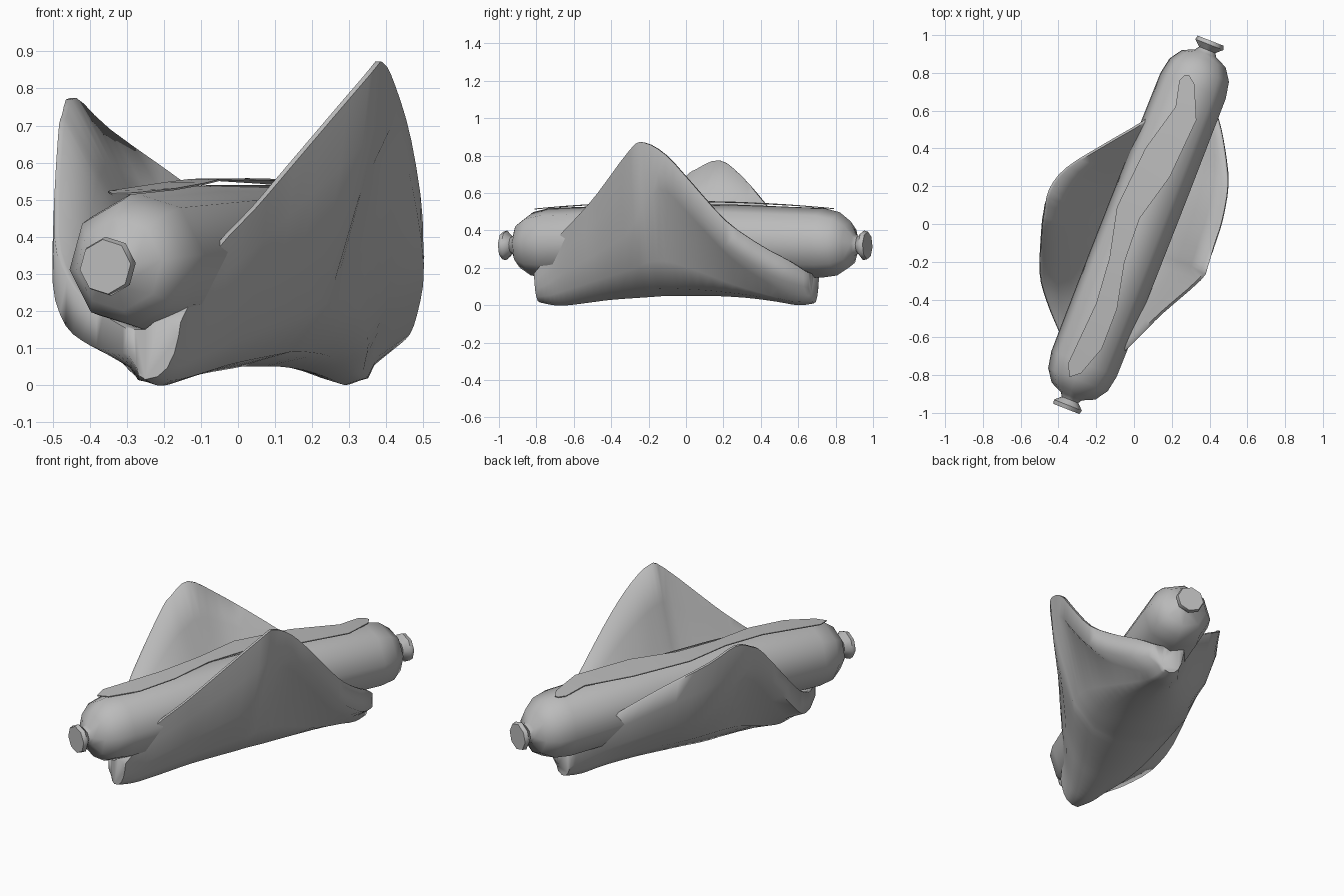
import bpy, bmesh, math
from mathutils import Vector

cube = bpy.data.objects.get("Cube")
if cube:
    bpy.data.objects.remove(cube, do_unlink=True)

grey = bpy.data.materials.new("plain grey")
grey.use_nodes = True
grey.diffuse_color = (0.5, 0.5, 0.5, 1)
grey.node_tree.nodes["Principled BSDF"].inputs["Base Color"].default_value = (0.5, 0.5, 0.5, 1)


def finish(name, bm, angle):
    """Turn a bmesh into a named, smoothed object."""
    bmesh.ops.recalc_face_normals(bm, faces=bm.faces[:])
    mesh = bpy.data.meshes.new(name)
    bm.to_mesh(mesh)
    bm.free()
    mesh.materials.append(grey)
    ob = bpy.data.objects.new(name, mesh)
    bpy.context.collection.objects.link(ob)
    bpy.ops.object.select_all(action='DESELECT')
    ob.select_set(True)
    bpy.context.view_layer.objects.active = ob
    bpy.ops.object.shade_smooth_by_angle(angle=math.radians(angle))


def loft(rings):
    """Skin a row of closed rings and cap both ends."""
    bm = bmesh.new()
    vs = [[bm.verts.new(p) for p in ring] for ring in rings]
    n = len(vs[0])
    for a, b in zip(vs, vs[1:]):
        for i in range(n):
            j = (i + 1) % n
            bm.faces.new((a[i], a[j], b[j], b[i]))
    bm.faces.new(vs[0])
    bm.faces.new(vs[-1])
    return bm


def smooth_rows(rows, steps):
    """Insert rows along a Catmull-Rom spline through the given rows."""
    out = []
    for i in range(len(rows) - 1):
        quad = (rows[max(i - 1, 0)], rows[i], rows[i + 1], rows[min(i + 2, len(rows) - 1)])
        for k in range(steps):
            u = k / steps
            out.append([b + .5 * u * (c - a + u * (2 * a - 5 * b + 4 * c - d
                        + u * (3 * (b - c) + d - a))) for a, b, c, d in zip(*quad)])
    return out + [rows[-1]]


def clamp(v, low, high):
    return max(low, min(high, v))


# Bread: a square slice folded along its diagonal, lofted along the fold
# (distance along fold, +x rim offset, +x rim height, -x offset, -x height,
#  bottom height, share of the height that is solid at the fold)
stations = [
    (-0.82, .11, .17, -.04, .15, .015, 1), (-0.74, .13, .26, -.12, .18, 0, .85),
    (-0.66, .165, .37, -.20, .21, 0, .65), (-0.53, .23, .48, -.31, .29, .015, .45),
    (-0.40, .295, .60, -.39, .41, .03, .3), (-0.17, .43, .835, -.455, .67, .045, .17),
    (-0.09, .442, .87, -.47, .73, .05, .15), (0.03, .438, .805, -.485, .775, .05, .14),
    (0.17, .436, .66, -.435, .69, .05, .18), (0.36, .405, .45, -.278, .54, .04, .3),
    (0.53, .33, .32, -.13, .39, .02, .45), (0.66, .255, .24, -.05, .28, 0, .7),
    (0.75, .18, .17, 0, .17, .01, 1)]
FOLD = Vector((.316, .949, 0))
SIDE = Vector((.949, -.316, 0))
PLAIN = [(.35, .05), (.62, .20), (.82, .45), (.94, .75), (1, 1)]
INNER = [(.3, .04), (.45, .18), (.62, .4), (.81, .72), (1, 1)]


def half_section(mid, rim_t, rim_z, base, solid, along):
    """Outer and inner points of one wing; a crust lip appears where along > 0."""
    w, h = rim_t - mid, rim_z - base
    lip = clamp((along + .2) / .2, 0, 1)
    g = max(.25, (h - .2) / h)
    dent = clamp(.915 - .25 * along - .8 * along * along, .5, .93)
    lipped = [(.42 * dent, .05), (.75 * dent, .32 * g), (dent, g),
              (1.01, g + .35 * (1 - g)), (1, 1)]
    outer = [(mid + w * (pt + (lt - pt) * lip), base + h * (pz + (lz - pz) * lip))
             for (pt, pz), (lt, lz) in zip(PLAIN, lipped)]
    rim = max(0, abs(w) - .015) / max(abs(w), .001)
    inner = [(mid + w * rim * pt, base + h * (solid + (1 - solid) * pz)) for pt, pz in INNER]
    return outer, inner


rings = []
for s, rt, rz, lt, lz, base, solid in smooth_rows(stations, 3):
    mid = .05 + .05 * s
    ro, ri = half_section(mid, rt, rz, base, solid, s)
    lo, li = half_section(mid, lt, lz, base, solid, -.06 - s)
    top = base + solid * (min(rz, lz) - base)
    loop = lo[::-1] + [(mid, base)] + ro + ri[::-1] + [(mid, top)] + li
    rings.append([FOLD * s + SIDE * t + Vector((0, 0, z)) for t, z in loop])
finish("folded_bread", loft(rings), 75)

# Sausage: eight-sided body with a pinched knot at each end
AXIS = Vector((.365, .931, 0))
ACROSS = Vector((.931, -.365, 0))
half = [(0.25, .19), (.79, .187), (.88, .17), (.945, .125), (.975, .06),
        (.995, .047), (1.025, .08), (1.047, .074)]
profile = [(-s, r) for s, r in half[::-1]] + half
rings = []
for s, r in profile:
    centre = AXIS * s + ACROSS * .026 + Vector((0, .005, .322 + .03 * (1 - s * s)))
    rings.append([centre + ACROSS * (r * math.cos(a)) + Vector((0, 0, r * math.sin(a)))
                  for a in [math.radians(6 + 45 * k) for k in range(8)]])
finish("sausage", loft(rings), 60)

# Sauce: thin winding ribbon along the top
left = [(.27, .79), (.24, .76), (.22, .62), (.06, .40), (-.09, .09), (-.13, -.18),
        (-.20, -.42), (-.35, -.74), (-.34, -.81)]
right = [(.29, .79), (.32, .74), (.33, .55), (.19, .25), (.03, .03), (-.05, -.20),
         (-.09, -.45), (-.17, -.66), (-.28, -.79)]
rings = []
for a, b in zip(left, right):
    ring = []
    for (x, y), dz in ((a, 0), (b, 0), (b, .005), (a, .005)):
        ring.append((x, y, .511 + .042 * (1 - (y / .82) ** 2) + dz))
    rings.append(ring)
finish("sauce_ribbon", loft(rings), 40)
